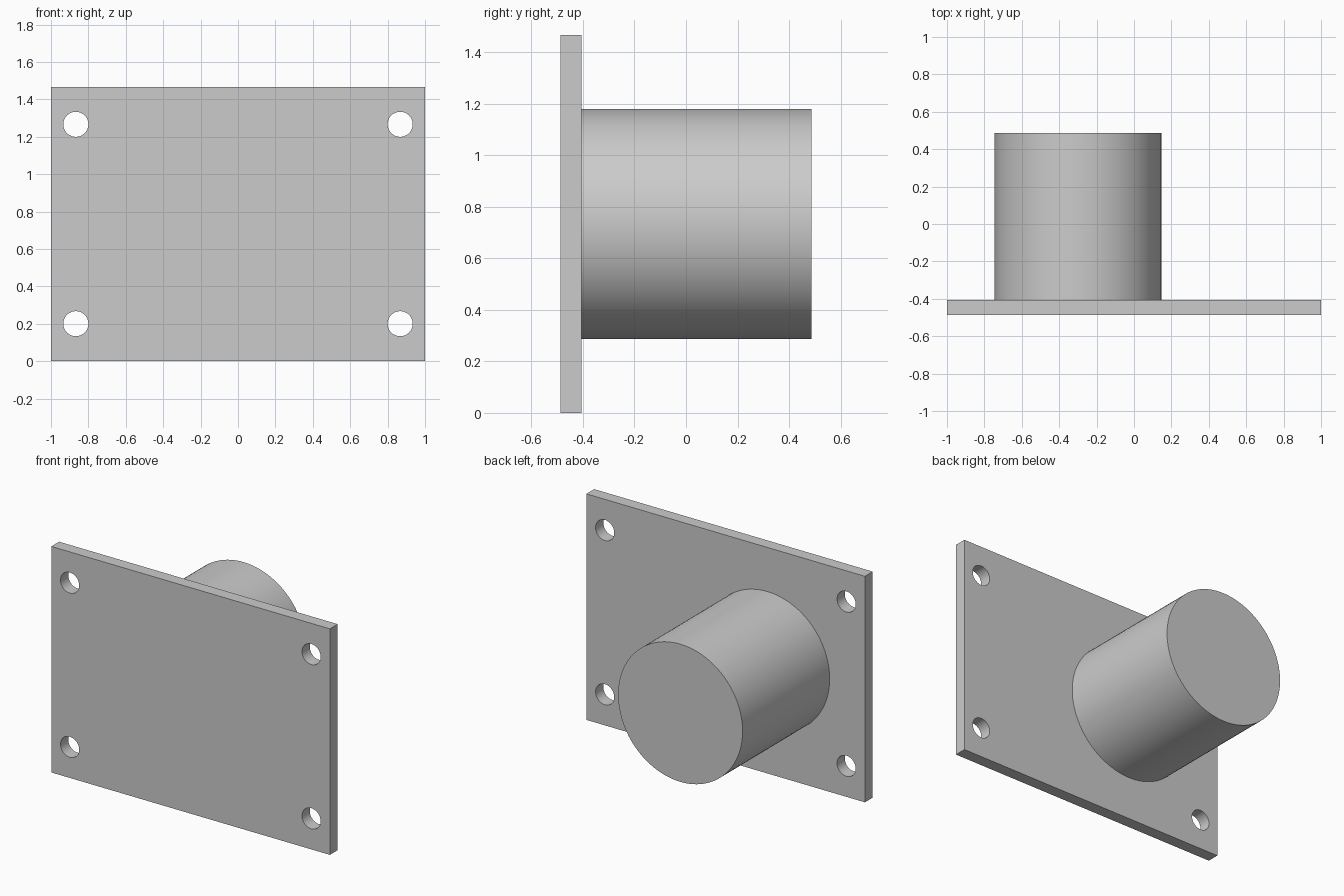
import bpy
import math

cube = bpy.data.objects.get("Cube")
if cube:
    bpy.data.objects.remove(cube, do_unlink=True)

WIDTH, HEIGHT, DEPTH = 2.0, 1.467, 0.973
THICK = 0.08
FRONT = -DEPTH / 2
MID_Z = HEIGHT / 2

grey = bpy.data.materials.new("plain_grey")
grey.use_nodes = True
colour = (0.6, 0.6, 0.6, 1)
grey.diffuse_color = colour
grey.node_tree.nodes["Principled BSDF"].inputs["Base Color"].default_value = colour


def cylinder(name, x, z, radius, y0, y1, sides):
    """Cylinder along y between y0 and y1."""
    bpy.ops.mesh.primitive_cylinder_add(
        vertices=sides, radius=radius, depth=y1 - y0,
        location=(x, (y0 + y1) / 2, z), rotation=(math.pi / 2, 0, 0))
    obj = bpy.context.object
    obj.name = name
    obj.data.materials.append(grey)
    return obj


# Mounting plate
bpy.ops.mesh.primitive_cube_add(size=1, location=(0, FRONT + THICK / 2, MID_Z))
plate = bpy.context.object
plate.name = "mounting_plate"
plate.scale = (WIDTH, THICK, HEIGHT)
bpy.ops.object.transform_apply(location=False, rotation=False, scale=True)
plate.data.materials.append(grey)

# Corner bolt holes, cut right through
for sx in (-1, 1):
    for sz in (-1, 1):
        cutter = cylinder("hole_cutter", sx * 0.867, MID_Z + sz * 0.533, 0.067,
                          FRONT - 0.1, FRONT + THICK + 0.1, 48)
        cutter.hide_render = True
        cut = plate.modifiers.new("bolt_hole", "BOOLEAN")
        cut.operation = "DIFFERENCE"
        cut.solver = "EXACT"
        cut.object = cutter
        bpy.context.view_layer.objects.active = plate
        bpy.ops.object.modifier_apply(modifier=cut.name)
        bpy.data.objects.remove(cutter, do_unlink=True)

# Solid round boss on the back
boss = cylinder("round_boss", -0.3, MID_Z, 0.447, FRONT + THICK, DEPTH / 2, 96)

# Smooth round walls with sharp edges
for obj in (plate, boss):
    bpy.ops.object.select_all(action="DESELECT")
    obj.select_set(True)
    bpy.context.view_layer.objects.active = obj
    bpy.ops.object.shade_smooth_by_angle(angle=math.radians(30))
